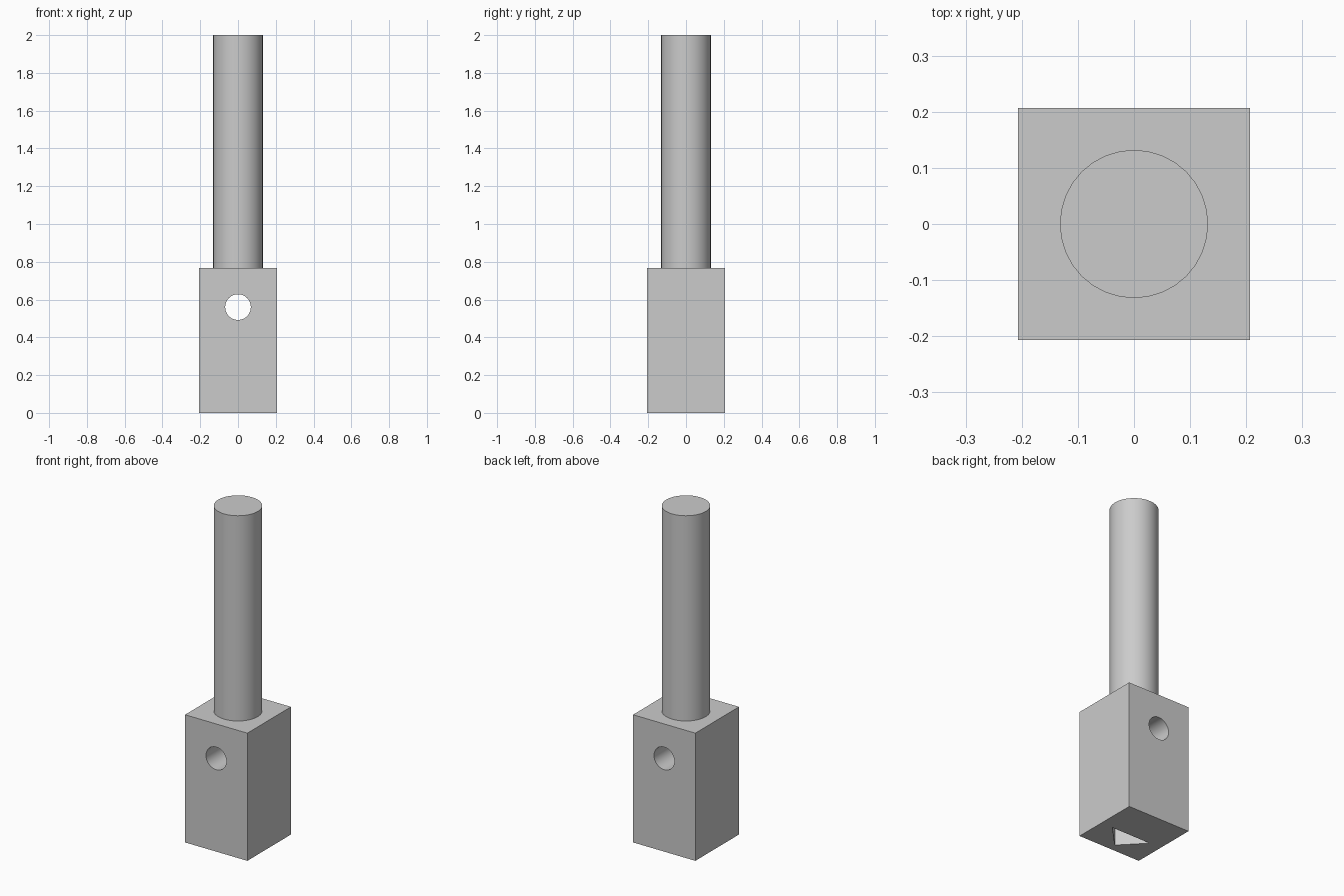
import bpy
import bmesh
from math import radians
from mathutils import Matrix, Vector

if "Cube" in bpy.data.objects:
    bpy.data.objects.remove(bpy.data.objects["Cube"], do_unlink=True)

HALF, BLOCK_TOP, TOP = 0.207, 0.767, 2.0
SHAFT_R, HOLE_R, HOLE_Z = 0.132, 0.068, 0.56
SOCKET_DEPTH = 0.38

steel = bpy.data.materials.new("light grey steel")
steel.use_nodes = True
grey = (0.6, 0.6, 0.6, 1)
steel.diffuse_color = grey
steel.node_tree.nodes["Principled BSDF"].inputs["Base Color"].default_value = grey


def prism(name, outline, z0, z1):
    """Extrude a flat outline from z0 up to z1."""
    bm = bmesh.new()
    face = bm.faces.new([bm.verts.new((x, y, z0)) for x, y in outline])
    grown = bmesh.ops.extrude_face_region(bm, geom=[face])["geom"]
    top = [v for v in grown if isinstance(v, bmesh.types.BMVert)]
    bmesh.ops.translate(bm, verts=top, vec=(0, 0, z1 - z0))
    bmesh.ops.recalc_face_normals(bm, faces=bm.faces)
    return finish(name, bm)


def cylinder(name, radius, length, matrix):
    bm = bmesh.new()
    bmesh.ops.create_cone(bm, cap_ends=True, segments=32, radius1=radius,
                          radius2=radius, depth=length, matrix=matrix)
    return finish(name, bm)


def finish(name, bm):
    mesh = bpy.data.meshes.new(name)
    bm.to_mesh(mesh)
    bm.free()
    mesh.materials.append(steel)
    obj = bpy.data.objects.new(name, mesh)
    bpy.context.collection.objects.link(obj)
    return obj


def select(obj):
    bpy.ops.object.select_all(action='DESELECT')
    obj.select_set(True)
    bpy.context.view_layer.objects.active = obj


def cut(obj, cutter):
    cutter.hide_render = True
    mod = obj.modifiers.new("cut", 'BOOLEAN')
    mod.operation, mod.solver, mod.object = 'DIFFERENCE', 'EXACT', cutter
    select(obj)
    bpy.ops.object.modifier_apply(modifier=mod.name)
    bpy.data.objects.remove(cutter, do_unlink=True)


# Square block with a cross hole and a triangular socket underneath
block = prism("socket_block", [(-HALF, -HALF), (HALF, -HALF), (HALF, HALF), (-HALF, HALF)],
              0, BLOCK_TOP)
cross = Matrix.Translation(Vector((0, 0, HOLE_Z))) @ Matrix.Rotation(radians(90), 4, 'X')
cut(block, cylinder("hole_cutter", HOLE_R, 1, cross))
cut(block, prism("socket_cutter", [(-0.13, -0.025), (0, -0.16), (0.13, -0.025)],
                 -0.1, SOCKET_DEPTH))

# Round shaft, seated slightly into the block
seat = BLOCK_TOP - 0.01
shaft = cylinder("shaft", SHAFT_R, TOP - seat,
                 Matrix.Translation(Vector((0, 0, (TOP + seat) / 2))))

for part in (block, shaft):
    select(part)
    bpy.ops.object.shade_smooth_by_angle(angle=radians(30))
